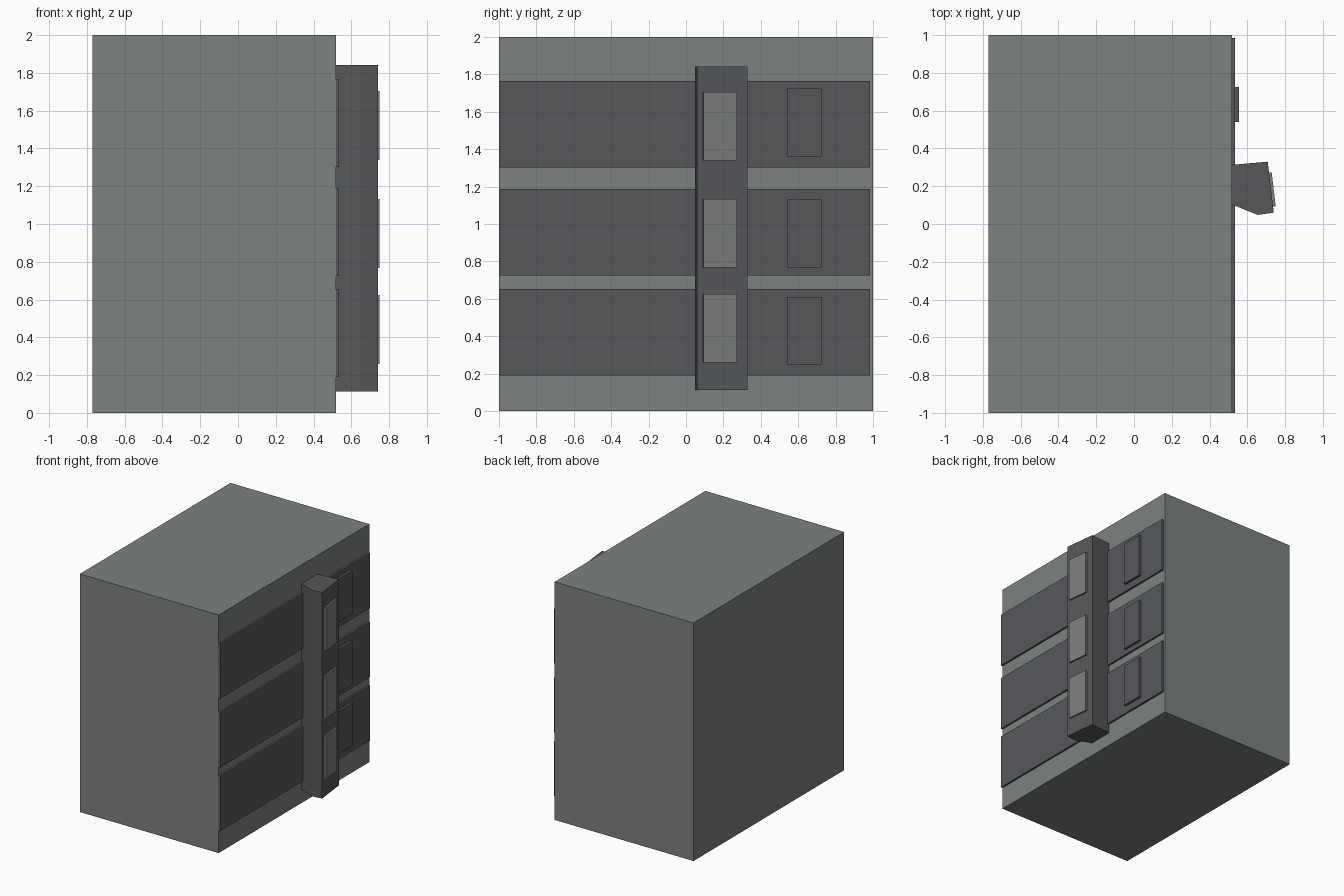
import bpy, bmesh

if "Cube" in bpy.data.objects:
    bpy.data.objects.remove(bpy.data.objects["Cube"])


def material(name, rgb):
    m = bpy.data.materials.new(name)
    m.diffuse_color = (*rgb, 1)
    m.use_nodes = True
    m.node_tree.nodes["Principled BSDF"].inputs["Base Color"].default_value = m.diffuse_color
    return m


body_grey = material("body_grey", (0.20, 0.22, 0.215))
dark_grey = material("dark_grey", (0.095, 0.097, 0.105))
plate_grey = material("plate_grey", (0.20, 0.205, 0.205))


def prism(name, profile, z0, z1, mat):
    """Extrude an xy outline from z0 up to z1."""
    bm = bmesh.new()
    face = bm.faces.new([bm.verts.new((x, y, z0)) for x, y in profile])
    ext = bmesh.ops.extrude_face_region(bm, geom=[face])
    tops = [g for g in ext["geom"] if isinstance(g, bmesh.types.BMVert)]
    bmesh.ops.translate(bm, vec=(0, 0, z1 - z0), verts=tops)
    bmesh.ops.recalc_face_normals(bm, faces=bm.faces)
    me = bpy.data.meshes.new(name)
    bm.to_mesh(me)
    bm.free()
    me.materials.append(mat)
    ob = bpy.data.objects.new(name, me)
    bpy.context.collection.objects.link(ob)
    return ob


def rect(x0, x1, y0, y1):
    return [(x0, y0), (x1, y0), (x1, y1), (x0, y1)]


# Main housing
prism("housing", rect(-0.77, 0.52, -1, 1), 0, 2, body_grey)

# Linked switch bar with a tilted front face
prism("switch_bar", [(0.51, 0.105), (0.52, 0.102), (0.655, 0.048), (0.74, 0.06),
                     (0.708, 0.33), (0.52, 0.313), (0.51, 0.313)],
      0.112, 1.842, dark_grey)


def face_x(y):
    """x of the bar's tilted face at a given y."""
    return 0.74 + (y - 0.06) * (0.708 - 0.74) / 0.27


# Rating plate lying on the tilted face
plate = [(face_x(y) + d, y + d * 0.12)
         for y, d in ((0.092, -0.01), (0.092, 0.014), (0.272, 0.014), (0.272, -0.01))]

# One panel, state plate and rating plate per pole: z ranges
poles = [
    ((0.19, 0.652), (0.25, 0.61), (0.26, 0.625)),
    ((0.725, 1.187), (0.767, 1.13), (0.768, 1.133)),
    ((1.303, 1.765), (1.362, 1.725), (1.34, 1.705)),
]
for i, (panel_z, state_z, rating_z) in enumerate(poles, 1):
    prism(f"panel_{i}", rect(0.51, 0.536, -1, 0.985), *panel_z, dark_grey)
    prism(f"state_plate_{i}", rect(0.525, 0.556, 0.54, 0.725), *state_z, dark_grey)
    prism(f"rating_plate_{i}", plate, *rating_z, plate_grey)
